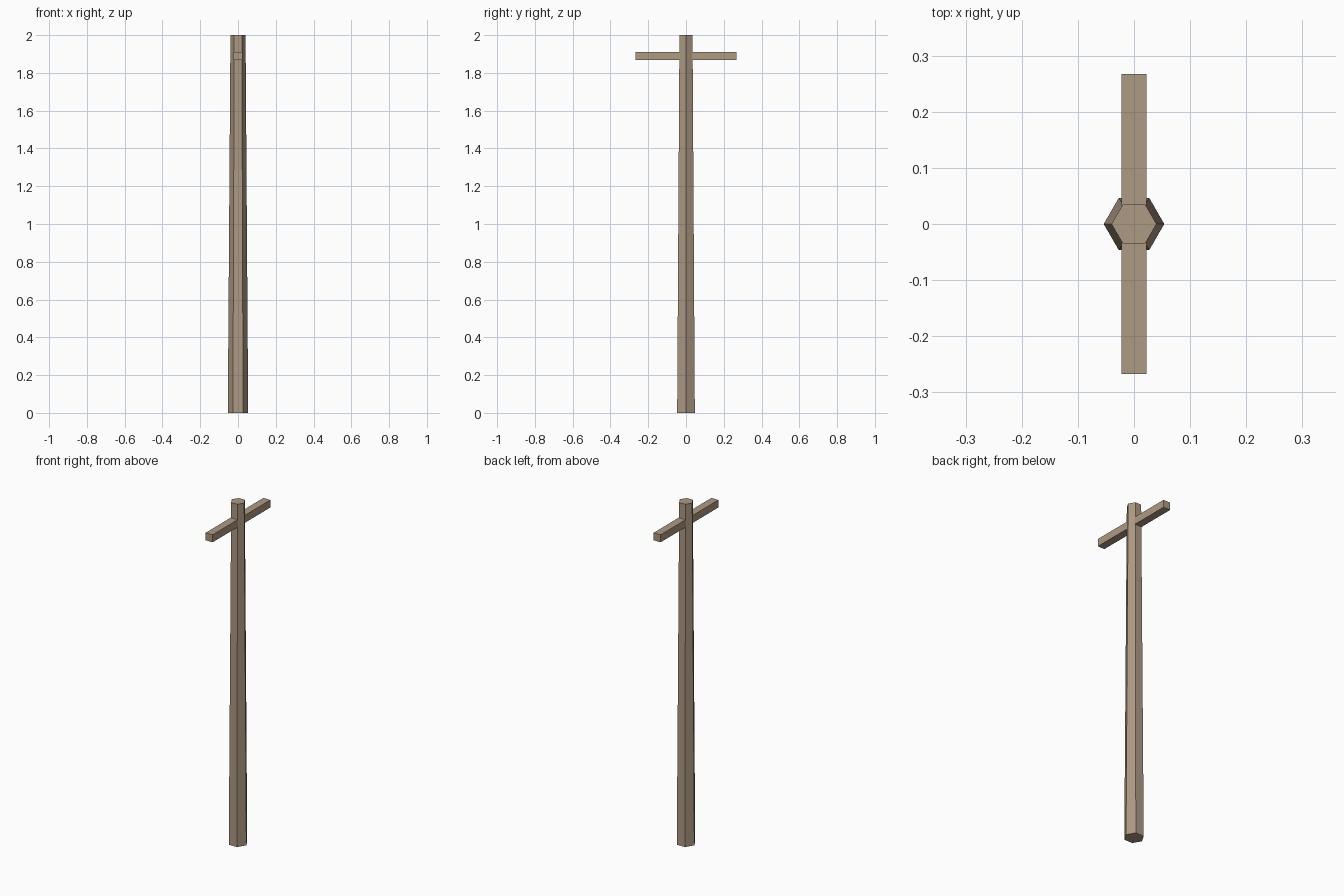
import bpy, bmesh
from math import cos, sin, pi

if "Cube" in bpy.data.objects:
    bpy.data.objects.remove(bpy.data.objects["Cube"])

wood = bpy.data.materials.new("weathered_wood")
wood.diffuse_color = (0.42, 0.32, 0.23, 1)
wood.use_nodes = True
wood.node_tree.nodes["Principled BSDF"].inputs["Base Color"].default_value = wood.diffuse_color


def loft(name, rings):
    """Skin equal-sized rings of points and cap both ends."""
    bm = bmesh.new()
    loops = [[bm.verts.new(p) for p in ring] for ring in rings]
    for a, b in zip(loops, loops[1:]):
        n = len(a)
        for i in range(n):
            j = (i + 1) % n
            bm.faces.new((a[i], a[j], b[j], b[i]))
    bm.faces.new(loops[0][::-1])
    bm.faces.new(loops[-1])
    bmesh.ops.recalc_face_normals(bm, faces=bm.faces)
    mesh = bpy.data.meshes.new(name)
    bm.to_mesh(mesh)
    bm.free()
    mesh.materials.append(wood)
    obj = bpy.data.objects.new(name, mesh)
    bpy.context.collection.objects.link(obj)
    return obj


def hexagon(r, z):
    return [(r * cos(i * pi / 3), r * sin(i * pi / 3), z) for i in range(6)]


def rectangle(hx, hy, z):
    return [(-hx, -hy, z), (hx, -hy, z), (hx, hy, z), (-hx, hy, z)]


# Tapered six-sided post, corners pointing along x
loft("post", [hexagon(0.054, 0), hexagon(0.04, 2)])

# Crossbar running front to back through the post
loft("crossbar", [rectangle(0.0225, 0.267, 1.867), rectangle(0.0225, 0.267, 1.911)])
